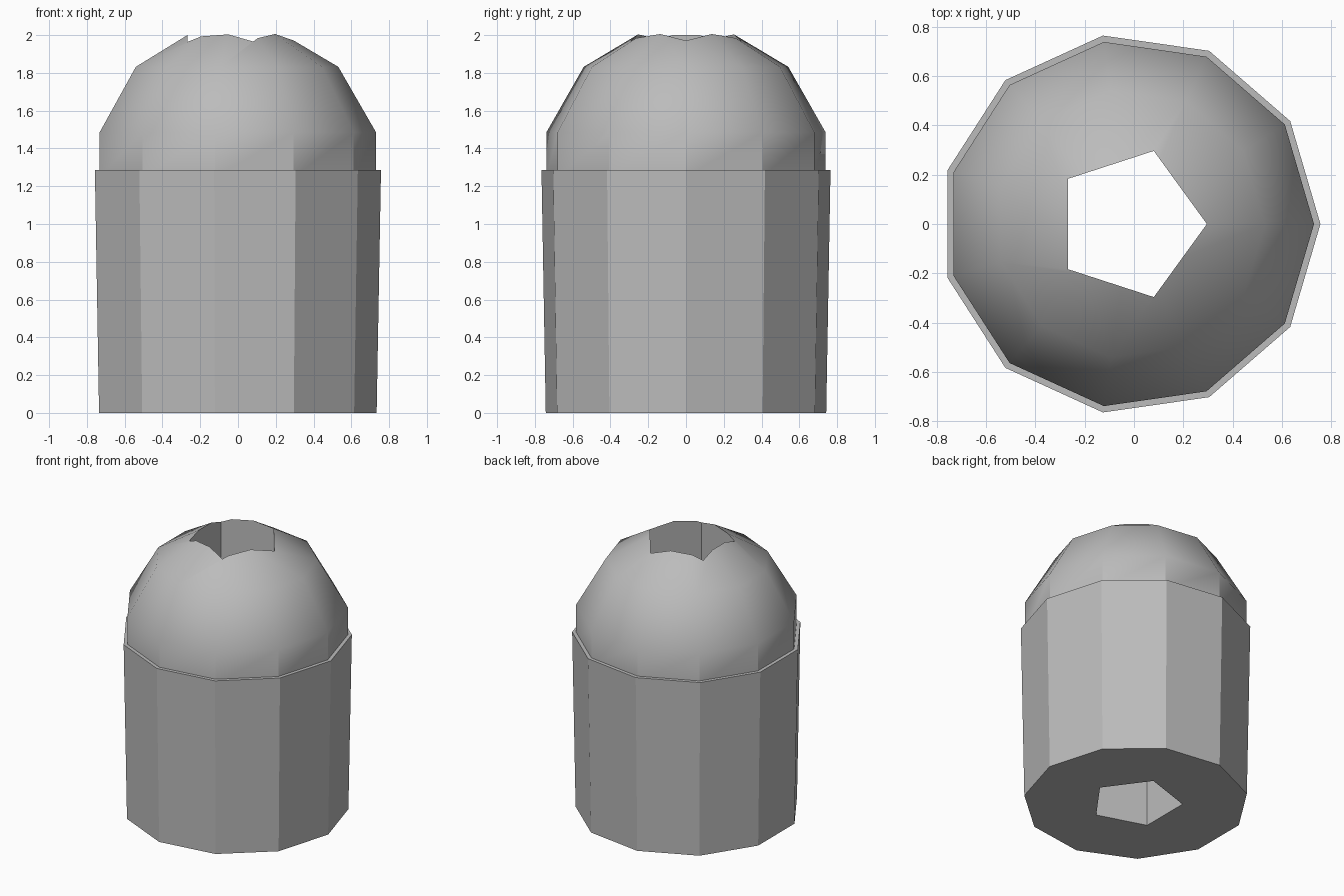
import bpy
import bmesh
from math import cos, sin, tau

cube = bpy.data.objects.get("Cube")
if cube:
    bpy.data.objects.remove(cube)

CENTRE_X = -0.016
SIDES = 11

grey = bpy.data.materials.new("plain grey")
grey.use_nodes = True
colour = (0.5, 0.5, 0.5, 1)
grey.diffuse_color = colour
grey.node_tree.nodes["Principled BSDF"].inputs["Base Color"].default_value = colour


def lathe(name, profile, sides):
    """Turn (radius, z) pairs into a closed solid; a zero radius is an apex."""
    bm = bmesh.new()
    rings = []
    for radius, z in profile:
        count = sides if radius else 1
        rings.append([bm.verts.new((CENTRE_X + radius * cos(tau * i / sides),
                                    radius * sin(tau * i / sides), z))
                      for i in range(count)])
    for low, high in zip(rings, rings[1:]):
        for i in range(sides):
            j = (i + 1) % sides
            if len(high) == 1:
                bm.faces.new((low[i], low[j], high[0]))
            else:
                bm.faces.new((low[i], low[j], high[j], high[i]))
    bm.faces.new(rings[0][::-1])
    if len(rings[-1]) > 1:
        bm.faces.new(rings[-1])
    mesh = bpy.data.meshes.new(name)
    bm.to_mesh(mesh)
    bm.free()
    mesh.materials.append(grey)
    obj = bpy.data.objects.new(name, mesh)
    bpy.context.collection.objects.link(obj)
    return obj


def drill(obj, cutter):
    """Cut the bore through a part and make the cut permanent."""
    mod = obj.modifiers.new("bore", 'BOOLEAN')
    mod.operation = 'DIFFERENCE'
    mod.solver = 'EXACT'
    mod.object = cutter
    bpy.ops.object.select_all(action='DESELECT')
    obj.select_set(True)
    bpy.context.view_layer.objects.active = obj
    bpy.ops.object.modifier_apply(modifier=mod.name)


# Tapered lower body and the faceted dome seated in it
body = lathe("lower_body", [(0.75, 0), (0.773, 1.285)], SIDES)
dome = lathe("dome", [(0.747, 1.25), (0.747, 1.485), (0.547, 1.832), (0, 2.155)], SIDES)

# Five-sided bore running through both parts
cutter = lathe("bore_cutter", [(0.312, -0.5), (0.312, 2.5)], 5)
cutter.hide_render = True
drill(body, cutter)
drill(dome, cutter)
bpy.ops.object.shade_smooth_by_angle(angle=tau / 12)
bpy.data.objects.remove(cutter)
